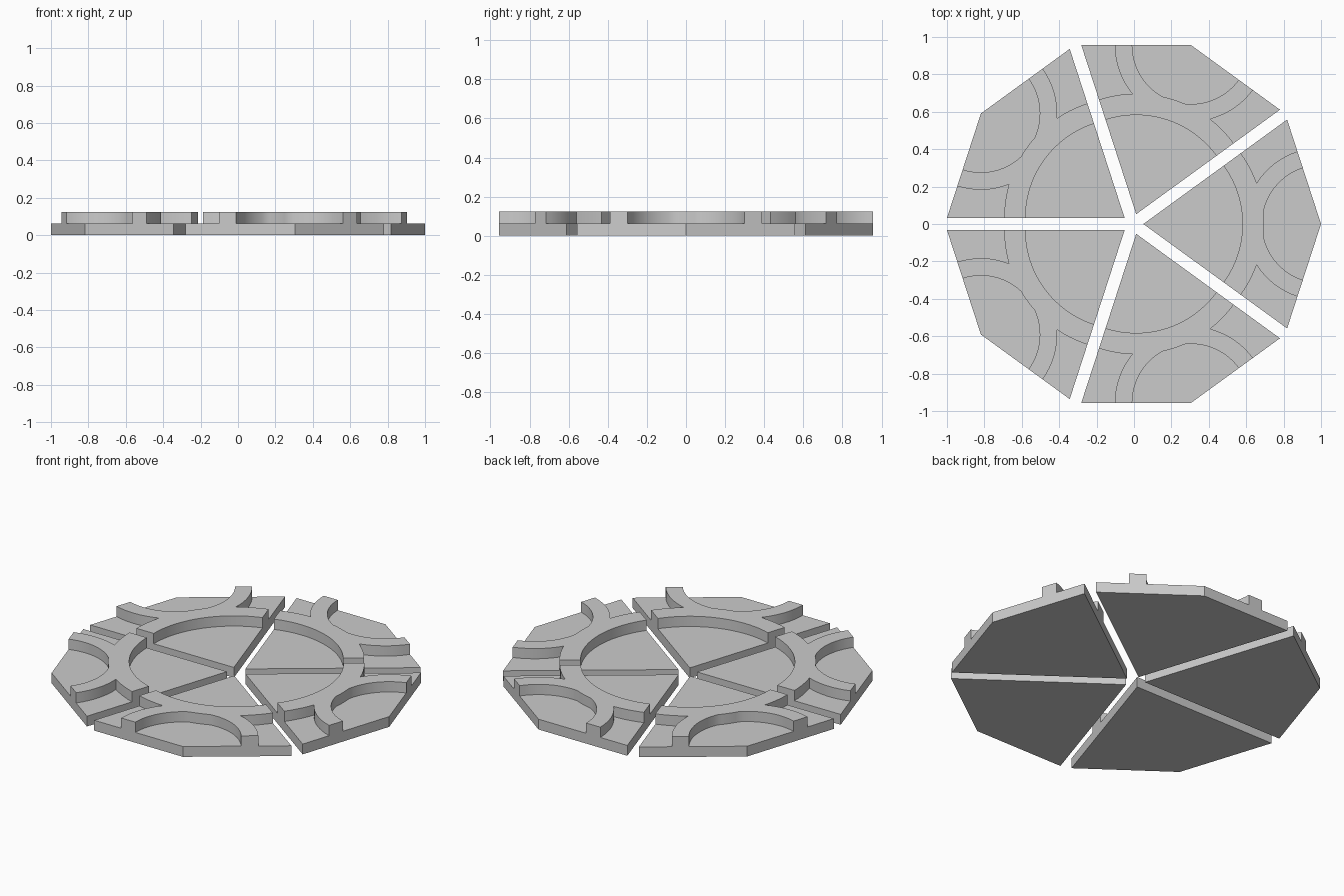
import bpy, bmesh, math
from mathutils import Matrix

if "Cube" in bpy.data.objects:
    bpy.data.objects.remove(bpy.data.objects["Cube"])

TILES = 5
R = 0.95            # tile length from apex to outer tip
GAP = 0.0553        # outward shift of every tile
SHIFT = -0.0053     # centres the set in x
FLOOR, TOP = 0.0615, 0.123
HALF = math.pi / TILES
RING_IN, RING_OUT = 0.53, 0.644     # wall around the apex
TIP_IN, TIP_OUT = 0.315, 0.408      # wall around the outer tip

stone = bpy.data.materials.new("light_grey")
stone.diffuse_color = (0.6, 0.6, 0.6, 1)
stone.use_nodes = True
stone.node_tree.nodes["Principled BSDF"].inputs["Base Color"].default_value = stone.diffuse_color


def arc(cx, r, a0, a1, n):
    return [(cx + r * math.cos(a0 + (a1 - a0) * i / n),
             r * math.sin(a0 + (a1 - a0) * i / n)) for i in range(n + 1)]


def meet(r_tip):
    """Angles, at apex and at tip, where the ring's outer circle meets a tip circle."""
    c = (RING_OUT ** 2 + R ** 2 - r_tip ** 2) / (2 * RING_OUT * R)
    a = math.acos(c)
    return a, math.atan2(RING_OUT * math.sin(a), RING_OUT * c - R)


def prism(name, outline, z0, z1, matrix, bottom=True):
    bm = bmesh.new()
    low = [bm.verts.new((x, y, z0)) for x, y in outline]
    high = [bm.verts.new((x, y, z1)) for x, y in outline]
    n = len(outline)
    bm.faces.new(high)
    if bottom:
        bm.faces.new(low[::-1])
    for i in range(n):
        j = (i + 1) % n
        bm.faces.new((low[i], low[j], high[j], high[i]))
    bm.transform(matrix)
    me = bpy.data.meshes.new(name)
    bm.to_mesh(me)
    bm.free()
    me.materials.append(stone)
    ob = bpy.data.objects.new(name, me)
    bpy.context.collection.objects.link(ob)
    bpy.ops.object.select_all(action='DESELECT')
    ob.select_set(True)
    bpy.context.view_layer.objects.active = ob
    bpy.ops.object.shade_smooth_by_angle(angle=math.radians(25))


# kite-shaped tile outline, apex at the origin
cx, cy = R * math.cos(HALF), R * math.sin(HALF)
kite = [(0, 0), (cx, -cy), (R, 0), (cx, cy)]

# raised wall outline: upper half from the axis outward, then its mirror image
edge = math.pi / 2 + HALF / 2       # direction of the tile's outer edge seen from the tip
kink_a, kink_t = meet(TIP_IN)
corner_a, corner_t = meet(TIP_OUT)
half = (arc(0, RING_OUT, 0, kink_a, 3)[:-1]
        + arc(R, TIP_IN, kink_t, edge, 12)
        + arc(R, TIP_OUT, edge, corner_t, 8)
        + arc(0, RING_OUT, corner_a, HALF, 5)[1:]
        + arc(0, RING_IN, HALF, 0, 12))
wall = half + [(x, -y) for x, y in half[-2:0:-1]]

for k in range(TILES):
    m = (Matrix.Translation((SHIFT, 0, 0))
         @ Matrix.Rotation(2 * HALF * k, 4, 'Z')
         @ Matrix.Translation((GAP, 0, 0)))
    prism(f"tile_base_{k + 1}", kite, 0, FLOOR, m)
    prism(f"tile_wall_{k + 1}", wall, FLOOR, TOP, m, bottom=False)
